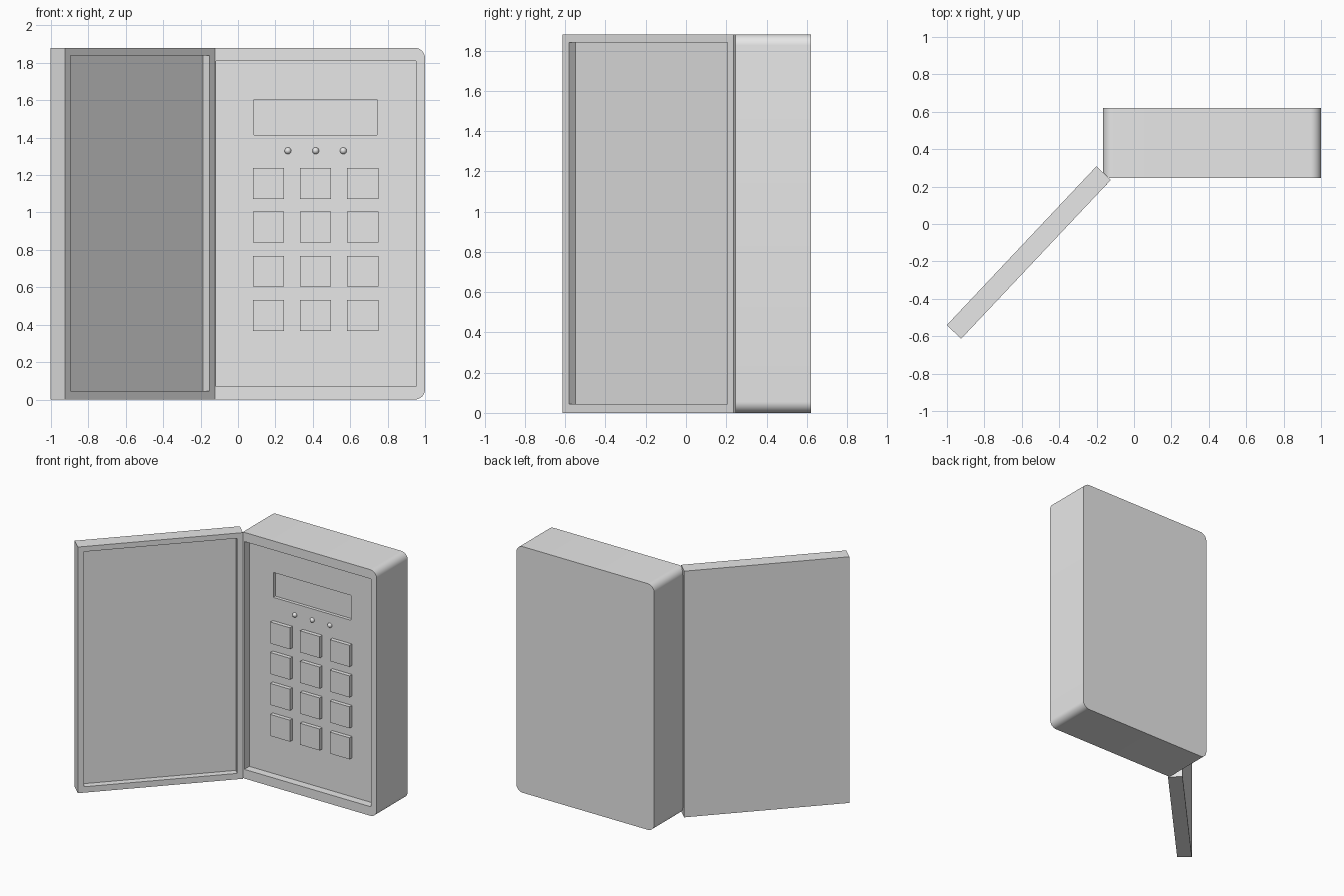
import bpy, bmesh, math
from mathutils import Matrix

default = bpy.data.objects.get("Cube")
if default:
    bpy.data.objects.remove(default, do_unlink=True)

grey = bpy.data.materials.new("light_grey")
grey.use_nodes = True
colour = (0.8, 0.8, 0.8, 1)
grey.diffuse_color = colour
grey.node_tree.nodes["Principled BSDF"].inputs["Base Color"].default_value = colour


def add_object(name, bm):
    mesh = bpy.data.meshes.new(name)
    bm.to_mesh(mesh)
    bm.free()
    mesh.materials.append(grey)
    obj = bpy.data.objects.new(name, mesh)
    bpy.context.collection.objects.link(obj)
    return obj


def box(name, low, high, radius=0):
    """Box between two corners; radius rounds the edges running along y."""
    bm = bmesh.new()
    bmesh.ops.create_cube(bm, size=1)
    for v in bm.verts:
        v.co = [(a + b) / 2 + c * (b - a) for a, b, c in zip(low, high, v.co)]
    if radius:
        edges = [e for e in bm.edges
                 if abs(e.verts[0].co.y - e.verts[1].co.y) > 0.01]
        bmesh.ops.bevel(bm, geom=edges, offset=radius, segments=10,
                        profile=0.5, affect='EDGES')
    return add_object(name, bm)


def select_only(obj):
    bpy.ops.object.select_all(action='DESELECT')
    obj.select_set(True)
    bpy.context.view_layer.objects.active = obj


def carve(obj, low, high):
    """Cut a box-shaped recess out of an object."""
    cutter = box("recess_cutter", low, high)
    cutter.hide_render = True
    mod = obj.modifiers.new("recess", 'BOOLEAN')
    mod.operation = 'DIFFERENCE'
    mod.solver = 'EXACT'
    mod.object = cutter
    select_only(obj)
    bpy.ops.object.modifier_apply(modifier=mod.name)
    bpy.data.objects.remove(cutter, do_unlink=True)


HEIGHT = 1.88
FRONT, PANEL = 0.245, 0.305

# Case with rounded corners, keypad recess and display recess
case = box("case", (-0.165, FRONT, 0), (1, 0.62, HEIGHT), radius=0.055)
carve(case, (-0.118, 0.1, 0.07), (0.952, PANEL, 1.81))
carve(case, (0.085, 0.2, 1.415), (0.743, PANEL + 0.025, 1.605))
select_only(case)
bpy.ops.object.shade_smooth_by_angle(angle=math.radians(30))

# Open door with a shallow recess on its inner face
L, T = 0.5835, 0.053
door = box("door", (-L, -T, 0), (L, T, HEIGHT))
carve(door, (0.043 - L, -0.2, 0.045), (L - 0.04, 0.05 - T, HEIGHT - 0.04))
door.data.transform(Matrix.Translation((-0.5625, -0.1525, 0))
                    @ Matrix.Rotation(math.radians(46.7), 4, 'Z'))

# Keypad: four rows of three keys
for row, z in enumerate((1.155, 0.922, 0.686, 0.449)):
    for col in range(3):
        x = 0.163 + 0.252 * col
        box(f"key_{row + 1}_{col + 1}", (x - 0.083, 0.275, z - 0.082),
            (x + 0.083, PANEL + 0.005, z + 0.082))

# Row of indicator lights
for i in range(3):
    bm = bmesh.new()
    bmesh.ops.create_uvsphere(bm, u_segments=24, v_segments=12, radius=0.018)
    bmesh.ops.translate(bm, verts=bm.verts, vec=(0.267 + 0.148 * i, PANEL, 1.33))
    light = add_object(f"indicator_{i + 1}", bm)
    select_only(light)
    bpy.ops.object.shade_smooth()
